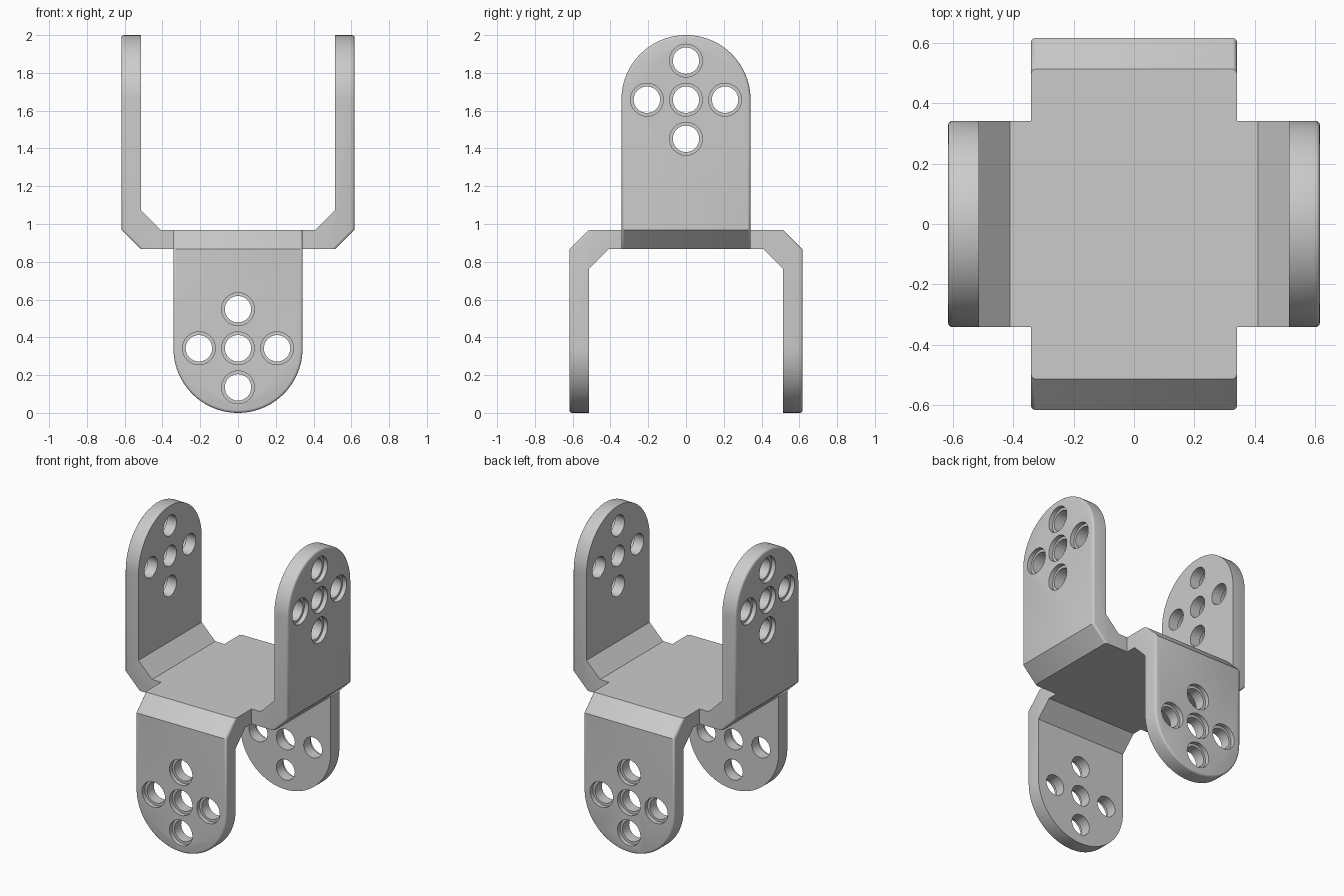
import bpy, bmesh, math
from mathutils import Matrix, Vector

if "Cube" in bpy.data.objects:
    bpy.data.objects.remove(bpy.data.objects["Cube"])

HALF = 0.342      # half width of every arm
OUT = 0.617       # outer face of the arms
T = 0.103         # sheet thickness
MID = 0.918       # height of the plate centre

steel = bpy.data.materials.new("light_grey_metal")
steel.diffuse_color = (0.6, 0.6, 0.6, 1)
steel.use_nodes = True
steel.node_tree.nodes["Principled BSDF"].inputs["Base Color"].default_value = steel.diffuse_color


def add_object(name, bm):
    bmesh.ops.recalc_face_normals(bm, faces=bm.faces)
    mesh = bpy.data.meshes.new(name)
    bm.to_mesh(mesh)
    bm.free()
    obj = bpy.data.objects.new(name, mesh)
    bpy.context.collection.objects.link(obj)
    return obj


def prism(name, points, direction):
    """Extrude a closed outline along a direction, centred on the outline."""
    bm = bmesh.new()
    d = Vector(direction)
    face = bm.faces.new([bm.verts.new(Vector(p) - d / 2) for p in points])
    new = bmesh.ops.extrude_face_region(bm, geom=[face])["geom"]
    bmesh.ops.translate(bm, vec=d, verts=[v for v in new if isinstance(v, bmesh.types.BMVert)])
    return add_object(name, bm)


def boolean(obj, tool, operation):
    mod = obj.modifiers.new(operation, 'BOOLEAN')
    mod.operation, mod.object, mod.solver = operation, tool, 'EXACT'
    bpy.context.view_layer.objects.active = obj
    bpy.ops.object.modifier_apply(modifier=mod.name)
    bpy.data.objects.remove(tool)


def round_outer_edges(obj):
    """Small radius around the outer walls and along the sides of the bends."""
    bm = bmesh.new()
    bm.from_mesh(obj.data)
    bm.normal_update()

    def outer(f):
        c, n = f.calc_center_median(), f.normal
        wall = abs(n.x) > 0.99 and abs(c.x) > OUT - 0.01
        bend = n.z < -0.5 and n.x * c.x > 0.3 * abs(c.x)
        return wall or bend

    edges = []
    for e in bm.edges:
        if len(e.link_faces) == 2:
            a, b = e.link_faces
            if outer(a) != outer(b):
                other = b if outer(a) else a
                if other.normal.z > -0.9:
                    edges.append(e)
    bmesh.ops.bevel(bm, geom=edges, offset=0.014, offset_type='OFFSET', segments=3,
                    profile=0.5, affect='EDGES', clamp_overlap=True)
    bm.to_mesh(obj.data)
    bm.free()


def hole_cutter(side, y, z):
    """Through hole with a shallow counterbore on the outer face."""
    bm = bmesh.new()
    depth = 0.03
    profile = [(OUT - T - 0.05, 0), (OUT - T - 0.05, 0.07), (OUT - depth, 0.07),
               (OUT - depth, 0.087), (OUT + 0.05, 0.087), (OUT + 0.05, 0)]
    verts = [bm.verts.new((side * x, y + r, z)) for x, r in profile]
    edges = [bm.edges.new(p) for p in zip(verts, verts[1:])]
    bmesh.ops.spin(bm, geom=verts + edges, cent=(0, y, z), axis=(1, 0, 0),
                   angle=math.tau, steps=32)
    bmesh.ops.remove_doubles(bm, verts=bm.verts, dist=1e-4)
    return add_object("hole_cutter", bm)


def u_bracket(name, tip):
    """U-shaped strap opening upward, plate centred on z = 0, arms ending at tip."""
    b, t = OUT - T, T / 2
    right = [(b, -t), (OUT, t), (OUT, tip + 0.1), (b, tip + 0.1), (b, t + 0.103), (b - 0.103, t)]
    outline = right + [(-x, z) for x, z in reversed(right)]
    obj = prism(name, [(x, 0, z) for x, z in outline], (0, 2 * HALF, 0))
    # round off the arm tips
    centre = tip - HALF
    tongue = [(0, -1.0 * s, -0.5) for s in (1, -1)]
    arc = [(0, HALF * math.cos(a), centre + HALF * math.sin(a))
           for a in (math.pi * i / 48 for i in range(49))]
    tongue = [(0, -HALF, -0.5), (0, HALF, -0.5)] + arc
    boolean(obj, prism("tip_cutter", tongue, (2, 0, 0)), 'INTERSECT')
    round_outer_edges(obj)
    # five holes in a cross on each arm
    for side in (-1, 1):
        for y, z in ((0, 0), (0.207, 0), (-0.207, 0), (0, 0.207), (0, -0.207)):
            boolean(obj, hole_cutter(side, y, centre + z), 'DIFFERENCE')
    return obj


# Upper strap spans x, lower strap is turned a quarter and hangs down along y
bracket = u_bracket("cross_bracket", 2 - MID)
lower = u_bracket("lower_strap", MID)
lower.data.transform(Matrix.Rotation(math.pi / 2, 4, 'Z') @ Matrix.Rotation(math.pi, 4, 'X'))
boolean(bracket, lower, 'UNION')
bracket.data.transform(Matrix.Translation((0, 0, MID)))

bracket.data.materials.clear()
bracket.data.materials.append(steel)
bpy.ops.object.select_all(action='DESELECT')
bracket.select_set(True)
bpy.context.view_layer.objects.active = bracket
bpy.ops.object.shade_smooth_by_angle(angle=math.radians(32))
